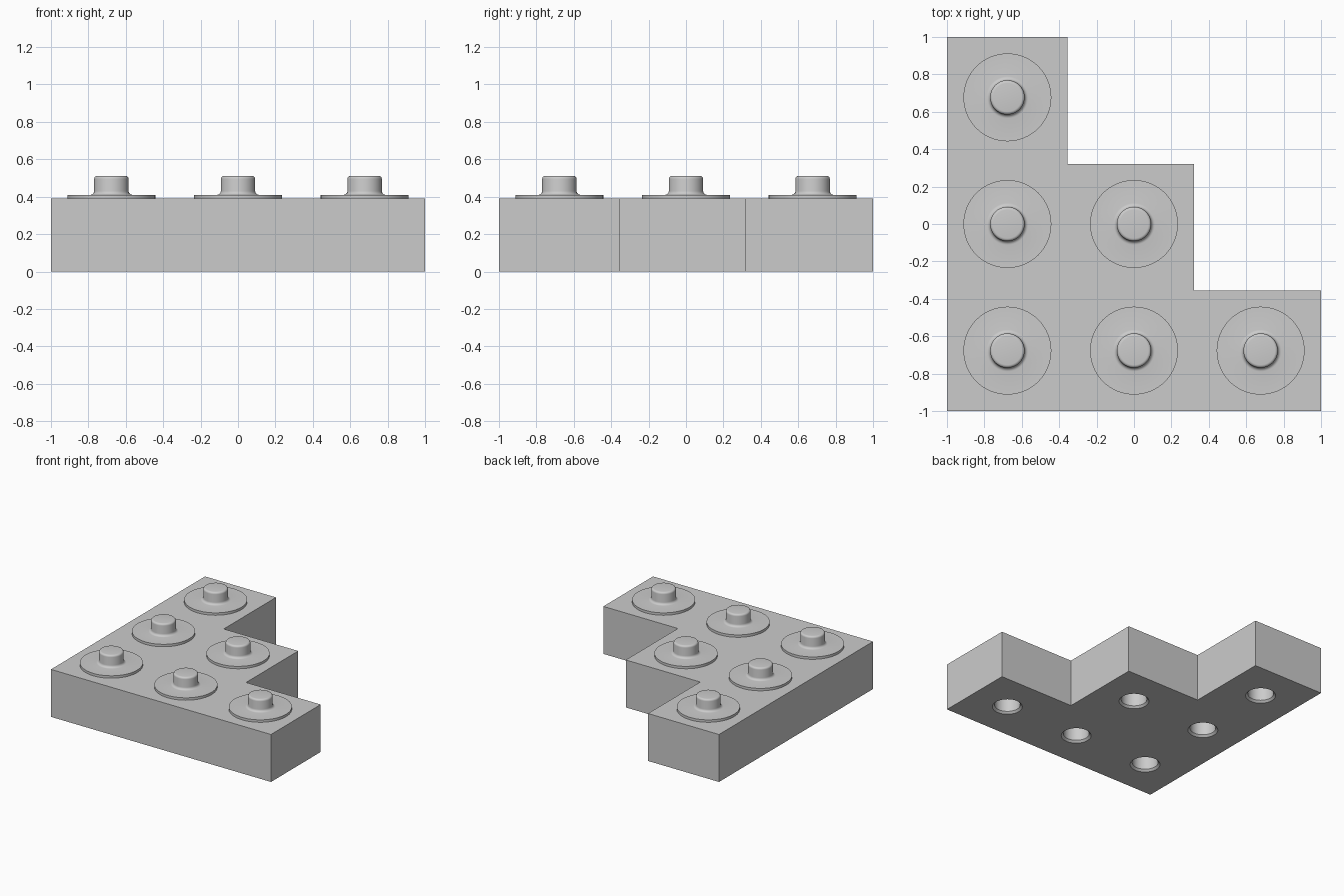
import bpy, bmesh, math

cube = bpy.data.objects.get("Cube")
if cube:
    bpy.data.objects.remove(cube, do_unlink=True)

grey = bpy.data.materials.new("plain grey")
grey.use_nodes = True
colour = (0.6, 0.6, 0.6, 1)
grey.diffuse_color = colour
grey.node_tree.nodes["Principled BSDF"].inputs["Base Color"].default_value = colour

PITCH = 0.677
HEIGHT = 0.39
SEGMENTS = 64
centres = [(col * PITCH, row * PITCH)
           for row in (-1, 0, 1) for col in (-1, 0, 1) if row + col <= 0]


def add_object(name, bm):
    bmesh.ops.recalc_face_normals(bm, faces=bm.faces)
    mesh = bpy.data.meshes.new(name)
    bm.to_mesh(mesh)
    bm.free()
    mesh.materials.append(grey)
    obj = bpy.data.objects.new(name, mesh)
    bpy.context.collection.objects.link(obj)
    return obj


def select_only(obj):
    bpy.ops.object.select_all(action="DESELECT")
    obj.select_set(True)
    bpy.context.view_layer.objects.active = obj


def revolve(bm, profile, x, y):
    """Closed solid of revolution from (radius, z) points, capped at both ends."""
    rings = []
    for r, z in profile:
        rings.append([bm.verts.new((x + r * math.cos(a), y + r * math.sin(a), z))
                      for a in (2 * math.pi * i / SEGMENTS for i in range(SEGMENTS))])
    for low, high in zip(rings, rings[1:]):
        for i in range(SEGMENTS):
            j = (i + 1) % SEGMENTS
            bm.faces.new((low[i], low[j], high[j], high[i]))
    bm.faces.new(rings[0][::-1])
    bm.faces.new(rings[-1])


def arc(cr, cz, radius, start, end, steps=5):
    angles = [math.radians(start + (end - start) * i / steps) for i in range(steps + 1)]
    return [(cr + radius * math.cos(a), cz + radius * math.sin(a)) for a in angles]


# Stepped body
bm = bmesh.new()
outline = [(-1, -1), (1, -1), (1, -0.355), (0.322, -0.355),
           (0.322, 0.322), (-0.355, 0.322), (-0.355, 1), (-1, 1)]
base = bm.faces.new([bm.verts.new((x, y, 0)) for x, y in outline])
top = bmesh.ops.extrude_face_region(bm, geom=[base])
bmesh.ops.translate(bm, vec=(0, 0, HEIGHT),
                    verts=[v for v in top["geom"] if isinstance(v, bmesh.types.BMVert)])
body = add_object("stepped_body", bm)

# Sockets under the body, with a chamfered mouth
bm = bmesh.new()
for x, y in centres:
    revolve(bm, [(0.125, -0.012), (0.097, 0.016), (0.097, 0.14)], x, y)
cutter = add_object("socket_cutter", bm)
cut = body.modifiers.new("sockets", "BOOLEAN")
cut.operation = "DIFFERENCE"
cut.solver = "EXACT"
cut.object = cutter
select_only(body)
bpy.ops.object.modifier_apply(modifier=cut.name)
bpy.data.objects.remove(cutter, do_unlink=True)
bpy.ops.object.shade_smooth_by_angle(angle=math.radians(30))

# Studs: flat washer, filleted foot, rounded rim
stud_profile = ([(0.235, HEIGHT - 0.005), (0.235, 0.41)]
                + arc(0.112, 0.43, 0.02, 270, 180)
                + arc(0.076, 0.495, 0.016, 0, 90))
for number, (x, y) in enumerate(centres, 1):
    bm = bmesh.new()
    revolve(bm, stud_profile, x, y)
    stud = add_object(f"stud_{number}", bm)
    select_only(stud)
    bpy.ops.object.shade_smooth_by_angle(angle=math.radians(30))
